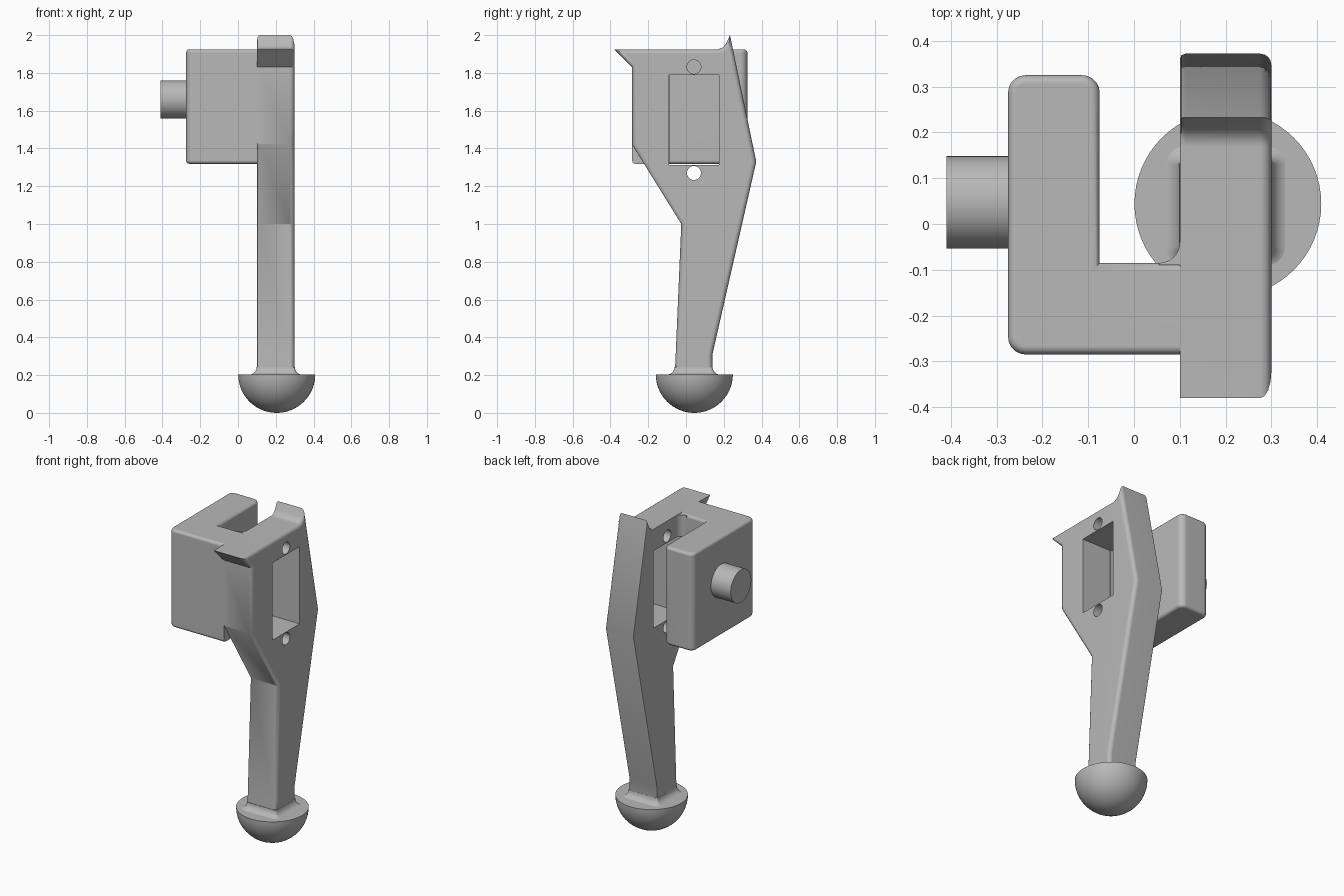
import bpy, bmesh
from math import pi, sin, cos, radians
from mathutils import Vector

old = bpy.data.objects.get("Cube")
if old:
    bpy.data.objects.remove(old, do_unlink=True)

grey = bpy.data.materials.new("plain_grey")
grey.use_nodes = True
GREY = (0.48, 0.48, 0.48, 1)
grey.diffuse_color = GREY
grey.node_tree.nodes["Principled BSDF"].inputs["Base Color"].default_value = GREY


def finish(name, bm):
    """Turn a bmesh into a shaded object."""
    bmesh.ops.recalc_face_normals(bm, faces=bm.faces)
    mesh = bpy.data.meshes.new(name)
    bm.to_mesh(mesh)
    bm.free()
    mesh.materials.append(grey)
    obj = bpy.data.objects.new(name, mesh)
    bpy.context.collection.objects.link(obj)
    return obj


def smooth(obj):
    bpy.ops.object.select_all(action='DESELECT')
    obj.select_set(True)
    bpy.context.view_layer.objects.active = obj
    bpy.ops.object.shade_smooth_by_angle(angle=radians(32))
    obj.modifiers.new("even_shading", 'WEIGHTED_NORMAL').keep_sharp = True


def prism(points, offset):
    """Extrude a closed 3D outline along an offset."""
    bm = bmesh.new()
    face = bm.faces.new([bm.verts.new(p) for p in points])
    new = bmesh.ops.extrude_face_region(bm, geom=[face], use_keep_orig=True)
    moved = [v for v in new['geom'] if isinstance(v, bmesh.types.BMVert)]
    bmesh.ops.translate(bm, verts=moved, vec=offset)
    bmesh.ops.recalc_face_normals(bm, faces=bm.faces)
    return bm


def bevel(bm, rule, width, segments):
    """Round the edges whose midpoint and direction pass a rule."""
    edges = []
    for e in bm.edges:
        a, b = e.verts[0].co, e.verts[1].co
        if rule((a + b) / 2, (b - a).normalized()):
            edges.append(e)
    bmesh.ops.bevel(bm, geom=edges, offset=width, offset_type='OFFSET', segments=segments,
                    profile=0.5, affect='EDGES', clamp_overlap=False)


def cylinder_x(name, x0, x1, y, z, radius, sides):
    ring = [(x0, y + radius * cos(2 * pi * i / sides), z + radius * sin(2 * pi * i / sides))
            for i in range(sides)]
    return finish(name, prism(ring, (x1 - x0, 0, 0)))


def box(name, lo, hi):
    (x0, y0, z0), (x1, y1, z1) = lo, hi
    base = [(x0, y0, z0), (x1, y0, z0), (x1, y1, z0), (x0, y1, z0)]
    return finish(name, prism(base, (0, 0, z1 - z0)))


def cut(obj, cutters):
    """Subtract the cutters from an object and delete them."""
    for c in cutters:
        mod = obj.modifiers.new("cut", 'BOOLEAN')
        mod.operation, mod.solver, mod.object = 'DIFFERENCE', 'EXACT', c
        bpy.context.view_layer.objects.active = obj
        bpy.ops.object.modifier_apply(modifier=mod.name)
    for c in cutters:
        bpy.data.objects.remove(c, do_unlink=True)


# Leg plate: side outline with a front lip and a rear horn
IN, OUT = 0.1, 0.3
outline = [(-0.38, 1.925), (-0.285, 1.83), (-0.285, 1.42), (-0.025, 1.0), (-0.055, 0.3),
           (-0.06, 0.19), (0.14, 0.19), (0.14, 0.31), (0.372, 1.33), (0.233, 2.0),
           (0.212, 1.955), (0.195, 1.935), (0.17, 1.925)]
bm = prism([(IN, y, z) for y, z in outline], (OUT - IN, 0, 0))
bevel(bm, lambda m, d: m.x > OUT - 0.001 and abs(d.x) < 0.1, 0.024, 4)
bevel(bm, lambda m, d: m.x < IN + 0.001 and abs(d.x) < 0.1 and (m.y > 0.1 or m.z < 1.4)
      and m.z > 0.22, 0.012, 2)
leg = finish("leg_plate", bm)

# Window and two screw holes
cut(leg, [box("window_cutter", (0, -0.09, 1.312), (0.5, 0.175, 1.79)),
          cylinder_x("upper_hole_cutter", 0, 0.5, 0.042, 1.832, 0.037, 32),
          cylinder_x("lower_hole_cutter", 0, 0.5, 0.042, 1.27, 0.037, 32)])
smooth(leg)

# Bracket: L-shaped arm wrapping round the inner side
BOTTOM, TOP = 1.318, 1.925
plan = [(-0.275, -0.285), (0.102, -0.285), (0.102, -0.085),
        (-0.075, -0.085), (-0.075, 0.325), (-0.275, 0.325)]
bm = prism([(x, y, BOTTOM) for x, y in plan], (0, 0, TOP - BOTTOM))
bevel(bm, lambda m, d: abs(d.z) > 0.9 and (m.x < -0.2 or m.y > 0.3), 0.038, 5)
bevel(bm, lambda m, d: abs(d.z) < 0.1 and m.x < 0.09, 0.018, 3)
smooth(finish("bracket", bm))

# Concave fillet where the bracket joins the leg
R = 0.045
arc = [(IN - R + R * sin(a), -0.085 + R - R * cos(a)) for a in
       [pi / 2 * i / 8 for i in range(9)]]
corner = [(x, y, BOTTOM + 0.004) for x, y in arc + [(IN + 0.002, -0.04), (IN + 0.002, -0.09),
                                                   (IN - R, -0.09)]]
fillet = finish("bracket_fillet", prism(corner, (0, 0, TOP - BOTTOM - 0.006)))
cut(fillet, [box("fillet_cutter", (0.06, -0.084, 1.312), (0.5, 0.175, 1.79))])
smooth(fillet)

# Axle stub on the outer side of the bracket
smooth(cylinder_x("axle_stub", -0.41, -0.26, 0.047, 1.66, 0.101, 48))

# Hemispherical foot with a flat top
RF, SIDES, STEPS = 0.204, 64, 16
bm = bmesh.new()
path = [bm.verts.new((0, 0, RF))]
for i in range(STEPS + 1):
    a = pi / 2 * i / STEPS
    path.append(bm.verts.new((RF * cos(a), 0, RF - RF * sin(a))))
edges = [bm.edges.new(pair) for pair in zip(path, path[1:])]
bmesh.ops.spin(bm, geom=path + edges, cent=(0, 0, 0), axis=(0, 0, 1),
               angle=2 * pi, steps=SIDES)
bmesh.ops.remove_doubles(bm, verts=bm.verts, dist=0.0001)
bmesh.ops.translate(bm, verts=bm.verts, vec=(0.205, 0.044, 0))
smooth(finish("foot", bm))

# Flared collar blending the leg into the foot
bm = bmesh.new()
rings = []
FLARE = 0.042
for k in range(7):
    t = pi / 2 * k / 6
    grow, z = FLARE * (1 - sin(t)), RF - 0.002 + FLARE * (1 - cos(t))
    ring = []
    for c, (x, y) in enumerate([(0.29, 0.13), (0.11, 0.13), (0.11, -0.05), (0.29, -0.05)]):
        for i in range(6):
            a = pi / 2 * (c + i / 5)
            r = 0.0105 + grow
            ring.append(bm.verts.new((x + r * cos(a), y + r * sin(a), z)))
    rings.append(ring)
for low, high in zip(rings, rings[1:]):
    for i in range(len(low)):
        j = (i + 1) % len(low)
        bm.faces.new((low[i], low[j], high[j], high[i]))
bm.faces.new(rings[0])
bm.faces.new(rings[-1])
smooth(finish("foot_collar", bm))
